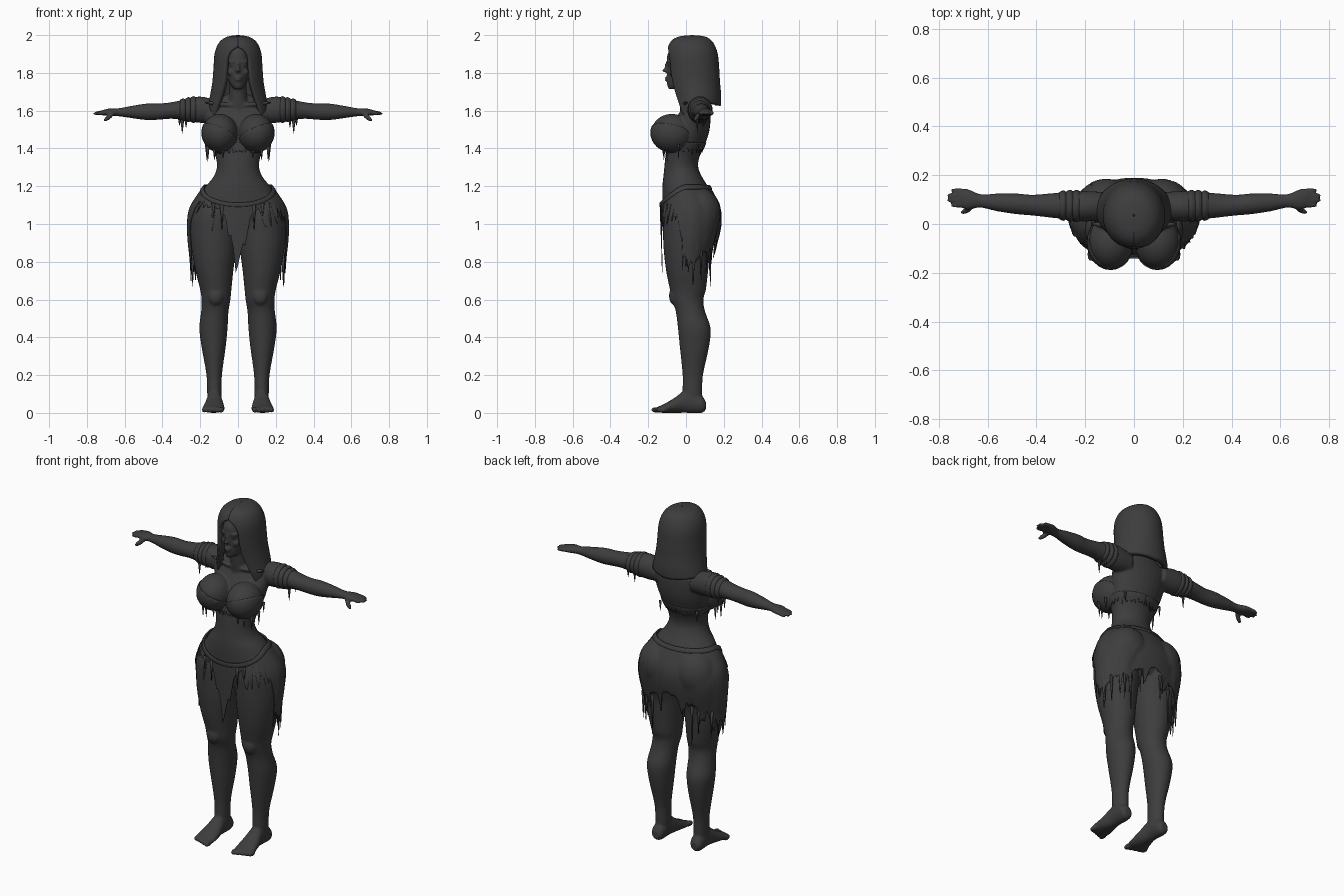
import bpy, bmesh, math, random
from mathutils import Matrix, Euler, Vector

random.seed(4)
cube = bpy.data.objects.get("Cube")
if cube:
    bpy.data.objects.remove(cube)

charcoal = bpy.data.materials.new("charcoal")
charcoal.use_nodes = True
shade = (.047, .047, .047, 1)
charcoal.diffuse_color = shade
charcoal.node_tree.nodes["Principled BSDF"].inputs["Base Color"].default_value = shade


def at(rows, t):
    """Smoothly interpolate rows of (t, values...) sorted by t."""
    rows = sorted(rows)
    t = min(max(t, rows[0][0]), rows[-1][0])
    last = len(rows) - 1
    i = next(k for k in range(last) if t <= rows[k + 1][0])
    p, q = rows[i], rows[i + 1]
    before, after = rows[max(i - 1, 0)], rows[min(i + 2, last)]
    h = q[0] - p[0]
    u = (t - p[0]) / h
    out = []
    for k in range(1, len(p)):
        m = (q[k] - before[k]) / (q[0] - before[0]) * h
        n = (after[k] - p[k]) / (after[0] - p[0]) * h
        d = q[k] - p[k]
        out.append(p[k] + u * (m + u * (3 * d - 2 * m - n + u * (m + n - 2 * d))))
    return out


def loft(bm, rows, axis, side=1, sides=28):
    """Closed tube through rows of (t, a_min, a_max, b_min, b_max)."""
    rows = sorted(rows)
    stops = [p[0] + (q[0] - p[0]) * k / 4 for p, q in zip(rows, rows[1:]) for k in range(4)]
    rings = []
    for t in stops + [rows[-1][0]]:
        a0, a1, b0, b1 = at(rows, t)
        ring = []
        for k in range(sides):
            w = math.tau * k / sides
            a = (a0 + a1 + (a1 - a0) * math.cos(w)) / 2
            b = (b0 + b1 + (b1 - b0) * math.sin(w)) / 2
            x, y, z = {"x": (t, a, b), "y": (a, t, b), "z": (a, b, t)}[axis]
            ring.append(bm.verts.new((x * side, y, z)))
        rings.append(ring)
    for low, high in zip(rings, rings[1:]):
        for k in range(sides):
            n = (k + 1) % sides
            bm.faces.new((low[k], low[n], high[n], high[k]))
    bm.faces.new(rings[0])
    bm.faces.new(rings[-1])


def column(rows):
    """Expand (z, half_width, front, back) into loft rows."""
    return [(z, -w, w, f, b) for z, w, f, b in rows]


def ball(bm, centre, radii, side=1, turn=(0, 0, 0)):
    x, y, z = centre
    spin = Euler((turn[0], turn[1] * side, turn[2] * side))
    place = Matrix.LocRotScale(Vector((x * side, y, z)), spin, Vector(radii))
    return bmesh.ops.create_uvsphere(bm, u_segments=24, v_segments=16, radius=1, matrix=place)["verts"]


def finish(name, bm):
    bmesh.ops.recalc_face_normals(bm, faces=bm.faces[:])
    mesh = bpy.data.meshes.new(name)
    bm.to_mesh(mesh)
    bm.free()
    mesh.materials.append(charcoal)
    for poly in mesh.polygons:
        poly.use_smooth = True
    obj = bpy.data.objects.new(name, mesh)
    bpy.context.collection.objects.link(obj)
    return obj


# Body: torso, neck and head
body_bm = bmesh.new()
loft(body_bm, column([
    (1.69, .05, 0, .1), (1.655, .12, 0, .12), (1.6, .17, -.03, .13), (1.5, .16, -.08, .125),
    (1.42, .14, -.1, .1), (1.35, .117, -.11, .07), (1.3, .112, -.115, .065),
    (1.25, .13, -.12, .085), (1.2, .17, -.125, .115), (1.12, .22, -.125, .15),
    (1.02, .235, -.12, .15), (.95, .17, -.1, .11)]), "z")
loft(body_bm, column([(1.6, .06, -.03, .09), (1.68, .047, -.04, .07), (1.78, .047, -.05, .08)]), "z")
loft(body_bm, column([
    (1.715, .018, -.092, -.05), (1.735, .038, -.1, .02), (1.78, .06, -.1, .1),
    (1.84, .071, -.1, .13), (1.9, .073, -.098, .14), (1.97, .045, -.05, .1)]), "z")
ball(body_bm, (0, -.108, 1.813), (.012, .018, .012))
ball(body_bm, (0, -.1, 1.837), (.008, .014, .03), turn=(-.25, 0, 0))
for z, w in ((1.775, .022), (1.763, .019)):
    ball(body_bm, (0, -.1, z), (w, .012, .006))

leg = [(1.15, .03, .21, -.09, .12), (1.05, .005, .253, -.12, .165), (.95, .004, .255, -.122, .155),
       (.85, .012, .243, -.117, .127), (.75, .025, .225, -.105, .117), (.65, .035, .2, -.085, .105),
       (.6, .04, .193, -.075, .092), (.54, .05, .195, -.055, .1), (.45, .055, .205, -.043, .13),
       (.35, .065, .193, -.033, .122), (.2, .085, .167, -.018, .09), (.1, .087, .163, -.018, .085),
       (.04, .09, .16, -.01, .08)]
foot = [(.105, .105, .15, .015, .06), (.085, .09, .163, 0, .09), (0, .085, .165, 0, .12),
        (-.06, .075, .178, 0, .08), (-.12, .07, .19, 0, .045), (-.15, .075, .188, .003, .032)]
arm = [(.11, .02, .13, 1.54, 1.655), (.2, .01, .135, 1.535, 1.675), (.27, .018, .132, 1.548, 1.662),
       (.35, .027, .125, 1.557, 1.645), (.42, .035, .12, 1.552, 1.638), (.48, .04, .125, 1.55, 1.638),
       (.56, .052, .125, 1.56, 1.626), (.63, .067, .123, 1.57, 1.613), (.68, .06, .143, 1.572, 1.612),
       (.72, .068, .147, 1.575, 1.602)]
breast_at, breast_size = (.096, -.075, 1.483), (.094, .11, .1)

for s in (1, -1):
    # Limbs, chest, hips and knees
    loft(body_bm, leg, "z", s)
    loft(body_bm, foot, "y", s)
    loft(body_bm, arm, "x", s)
    ball(body_bm, breast_at, breast_size, s)
    ball(body_bm, (.115, .07, 1.06), (.115, .108, .125), s)
    ball(body_bm, (.118, -.06, .62), (.042, .03, .05), s)
    ball(body_bm, (.09, -.01, 1.635), (.09, .014, .012), s, (0, -.1, .15))
    # Brows, eyes and cheeks
    ball(body_bm, (.03, -.088, 1.86), (.027, .012, .008), s, (0, 0, .35))
    ball(body_bm, (.03, -.087, 1.842), (.014, .009, .007), s)
    ball(body_bm, (.036, -.075, 1.805), (.022, .016, .018), s)
    # Toes and fingers
    for k in range(5):
        ball(body_bm, (.088 + .023 * k, -.157 + .008 * k, .016), (.015 - .001 * k, .027, .015), s)
    for k in range(4):
        reach = .014 * (k in (1, 2))
        ball(body_bm, (.722 + reach, .077 + .02 * k, 1.588), (.033, .0105, .011), s, (0, .15, 0))
    ball(body_bm, (.685, .057, 1.565), (.036, .012, .013), s, (0, .6, -.5))

body = finish("body", body_bm)
remesh = body.modifiers.new("blend_parts", "REMESH")
remesh.mode = "VOXEL"
remesh.voxel_size = .0065
remesh.use_smooth_shade = True
soften = body.modifiers.new("soften", "SMOOTH")
soften.iterations = 4


def sheet(name, rows, cols, steps, top, bottom, thick, offset, start=lambda z: -math.pi, ease=1):
    """Thin wrap round a column; angle zero faces the front, u runs 0 to 1."""
    bm = bmesh.new()
    grid = []
    for c in range(cols + 1):
        u = c / cols
        hi, lo = top(u), bottom(u)
        line = []
        for r in range(steps + 1):
            z = hi + (lo - hi) * (r / steps) ** ease
            first = start(z)
            last = math.pi if first < 0 else math.tau - first
            a = first + u * (last - first)
            w, f, b = at(rows, z)
            line.append(bm.verts.new((w * math.sin(a), (f + b - (b - f) * math.cos(a)) / 2, z)))
        grid.append(line)
    for one, two in zip(grid, grid[1:]):
        for r in range(steps):
            bm.faces.new((one[r], one[r + 1], two[r + 1], two[r]))
    bmesh.ops.remove_doubles(bm, verts=bm.verts[:], dist=.0002)
    obj = finish(name, bm)
    if offset > 0:
        cling(obj)
    solid = obj.modifiers.new("thickness", "SOLIDIFY")
    solid.thickness, solid.offset = thick, offset
    return obj


def cling(obj):
    wrap = obj.modifiers.new("cling", "SHRINKWRAP")
    wrap.target, wrap.wrap_mode, wrap.offset = body, "OUTSIDE", .004


# Long hair with an open front and two locks over the shoulders
hair_shape = [(2, .004, .03, .038), (1.995, .045, -.025, .09), (1.98, .08, -.065, .125),
              (1.95, .107, -.09, .15), (1.9, .124, -.102, .168), (1.82, .13, -.1, .176),
              (1.75, .136, -.092, .18), (1.68, .148, -.08, .186), (1.62, .158, -.07, .183),
              (1.55, .15, -.06, .165)]
parting = [(1.55, 1.05), (1.62, .8), (1.72, .6), (1.8, .53), (1.88, .48), (1.92, .3), (1.945, .004), (2, .003)]
hem = [(0, 1.55), (.05, 1.57), (.12, 1.63), (.25, 1.64), (.5, 1.625)]
sheet("hair", hair_shape, 96, 48, lambda u: 2, lambda u: at(hem, min(u, 1 - u))[0], .03, -1,
      lambda z: max(at(parting, z)[0], .002), 1.6)

# Ragged skirt with a pointed front flap, and its rolled waistband
hip_shape = [(1.22, .16, -.13, .11), (1.15, .215, -.133, .15), (1.08, .255, -.133, .18),
             (1, .266, -.132, .184), (.9, .262, -.128, .165), (.8, .25, -.125, .145), (.6, .245, -.12, .13)]
skirt_hem = [(0, .78), (.12, .92), (.28, 1.05), (.5, 1.1), (1, 1.12), (1.2, .98), (1.4, .84),
             (1.8, .8), (2.2, .86), (2.7, .91), (3.15, .95)]


def turn(u):
    return abs(2 * u - 1) * math.pi


def waist(u):
    return 1.195 - .09 * max(0, math.cos(turn(u))) ** 1.5


def ragged(depth):
    return depth * random.random() ** 3


sheet("skirt", hip_shape, 130, 20, waist,
      lambda u: min(at(skirt_hem, turn(u))[0], waist(u) - .03) - ragged(.13), .004, 1)
sheet("waistband", hip_shape, 80, 3, lambda u: waist(u) + .008, lambda u: waist(u) - .014, .008, 1)

# Chest band
rib_shape = [(1.48, .158, -.09, .12), (1.42, .142, -.1, .1), (1.36, .12, -.11, .075)]
sheet("chest_band", rib_shape, 100, 5, lambda u: 1.432, lambda u: 1.405 - ragged(.04), .005, 1)


def spike(bm, x, y, z, length, width):
    """Torn strip hanging down to a point."""
    place = Matrix.Translation((x, y, z - length / 2)) @ Matrix.Diagonal((1, .6, 1, 1))
    bmesh.ops.create_cone(bm, cap_ends=True, segments=8, radius1=.001, radius2=width, depth=length, matrix=place)


hanging = {
    "skirt_tatter": [(.24, .04, .88, .21, .014), (.25, .0, .92, .16, .012), (.225, .08, .86, .16, .012),
                     (.13, .13, .92, .27, .011), (.17, .125, .9, .18, .012), (.07, .135, .94, .15, .01),
                     (.085, -.128, 1.1, .13, .01), (.13, -.126, 1.11, .08, .01)],
    "chest_tatter": [(.16, -.1, 1.43, .1, .012), (.125, -.12, 1.41, .07, .01), (.165, -.04, 1.42, .08, .01),
                     (.08, -.115, 1.4, .05, .009), (.12, .07, 1.42, .06, .009)],
    "sleeve_tatter": [(.295, .06, 1.57, .09, .013), (.275, .09, 1.565, .055, .011), (.31, .1, 1.57, .05, .01)],
}
for side_name, s in (("left", 1), ("right", -1)):
    for name, strips in hanging.items():
        bm = bmesh.new()
        for x, y, z, length, width in strips:
            spike(bm, x * s, y, z, length, width)
        finish(f"{side_name}_{name}", bm)

    # Cup: slanted lower part of a shell over the breast
    bm = bmesh.new()
    ball(bm, breast_at, [r + .004 for r in breast_size], s)
    bmesh.ops.bisect_plane(bm, geom=bm.verts[:] + bm.edges[:] + bm.faces[:], plane_co=(.096 * s, -.1, 1.495),
                           plane_no=(-.45 * s, .25, 1), clear_outer=True)
    cup = finish(f"{side_name}_chest_cup", bm)
    cup.modifiers.new("thickness", "SOLIDIFY").thickness = .004

    # Torn sleeve bands round the upper arm
    bm = bmesh.new()
    for x, grow in ((.235, .006), (.262, .008), (.29, .007)):
        a0, a1, b0, b1 = at(arm, x)
        loft(bm, [(x - .014, a0, a1, b0, b1), (x, a0 - grow, a1 + grow, b0 - grow, b1 + grow),
                  (x + .016, a0, a1, b0, b1)], "x", s)
    finish(f"{side_name}_sleeve_band", bm)
